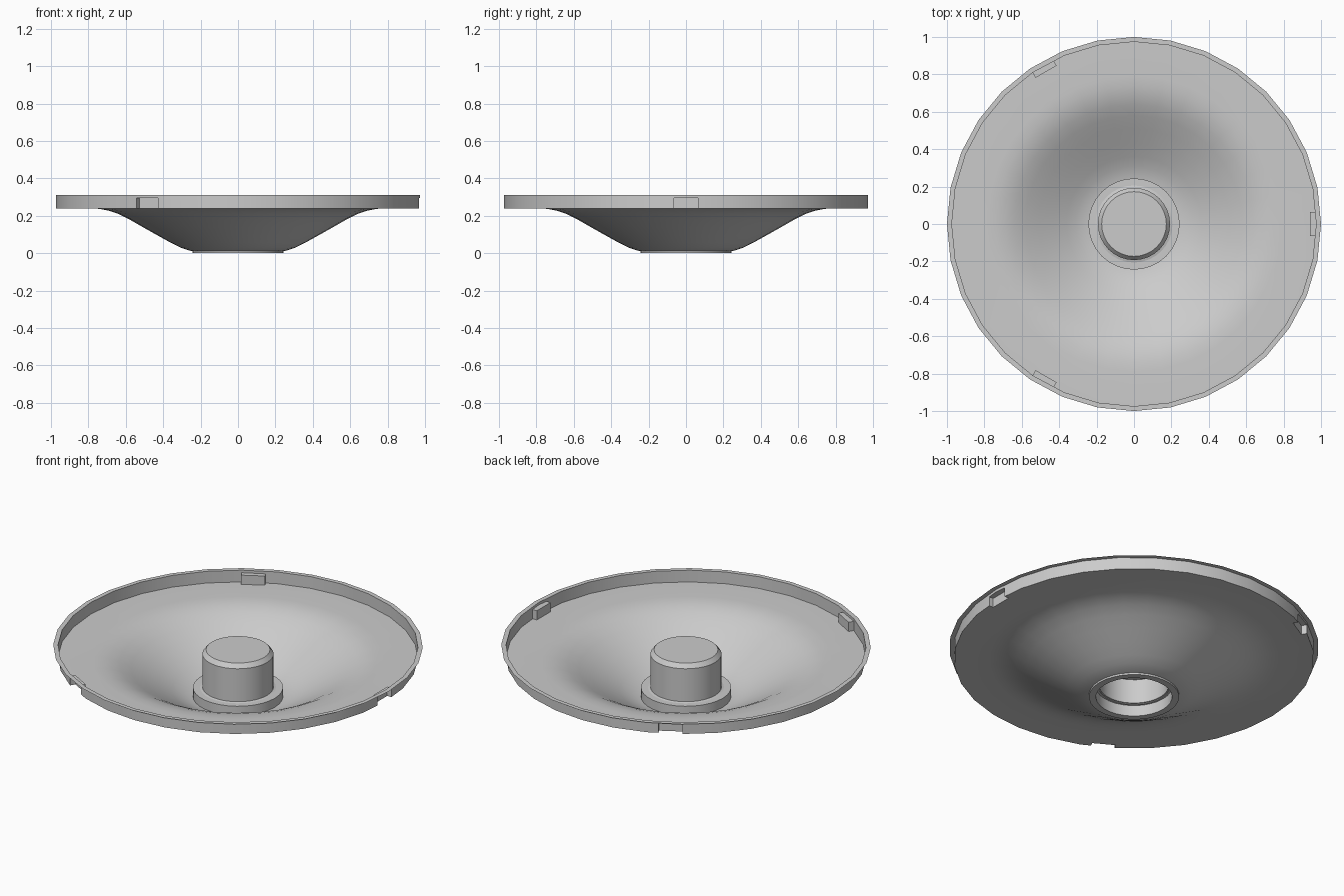
import bpy, bmesh
from math import sin, cos, pi, radians
from mathutils import Vector

if "Cube" in bpy.data.objects:
    bpy.data.objects.remove(bpy.data.objects["Cube"])

SIDES = 32


def lathe(profile):
    """Spin an (r, z) profile about z; outward profile gives upward normals."""
    bm = bmesh.new()
    rings = [[bm.verts.new((r * cos(2 * pi * j / SIDES), r * sin(2 * pi * j / SIDES), z))
              for j in range(SIDES)] for r, z in profile]
    for a, b in zip(rings, rings[1:]):
        for j in range(SIDES):
            k = (j + 1) % SIDES
            bm.faces.new((a[j], b[j], b[k], a[k]))
    bmesh.ops.remove_doubles(bm, verts=bm.verts[:], dist=1e-5)
    return bm


def finish(bm, name):
    mesh = bpy.data.meshes.new(name)
    bm.to_mesh(mesh)
    bm.free()
    ob = bpy.data.objects.new(name, mesh)
    bpy.context.collection.objects.link(ob)
    bpy.ops.object.select_all(action='DESELECT')
    ob.select_set(True)
    bpy.context.view_layer.objects.active = ob
    bpy.ops.object.shade_smooth_by_angle(angle=radians(30))
    return ob


FLOOR, RIM = 0.24, 0.31
WALL_R, POCKET_R = 0.974, 0.94
POCKET_TOP, HALF_W = 0.295, 0.065


def cut_pocket(bm, angle):
    """Push a small rectangular pocket, open below, into the rim wall."""
    out = Vector((cos(angle), sin(angle), 0))
    side = Vector((-sin(angle), cos(angle), 0))
    up = Vector((0, 0, 1))

    def local(f):
        c = f.calc_center_median()
        return c.dot(out), abs(c.dot(side)), c.z

    def nearby():
        faces = [f for f in bm.faces if local(f)[0] > 0.8 and local(f)[1] < 0.22]
        edges = {e for f in faces for e in f.edges}
        verts = {v for f in faces for v in f.verts}
        return faces + list(edges) + list(verts)

    for co, no in ((side * HALF_W, side), (side * -HALF_W, side),
                   (out * POCKET_R, out), (up * POCKET_TOP, up)):
        bmesh.ops.bisect_plane(bm, geom=nearby(), plane_co=co, plane_no=no, dist=1e-5)

    def inside(f):
        u, s, z = local(f)
        return u > POCKET_R + 0.002 and s < HALF_W - 0.0005 and z < POCKET_TOP - 0.001

    wall = [f for f in bm.faces if inside(f) and local(f)[2] > FLOOR + 0.005]
    new = bmesh.ops.extrude_face_region(bm, geom=wall)['geom']
    for v in new:
        if isinstance(v, bmesh.types.BMVert):
            v.co += out * (POCKET_R - v.co.dot(out))
    bmesh.ops.delete(bm, geom=[f for f in bm.faces if inside(f)], context='FACES')


# Thin sheet dish: bowl, flat floor, upright wall and narrow top lip
dish = lathe([(0.225, 0.008), (0.26, 0.014), (0.31, 0.031), (0.36, 0.056),
              (0.43, 0.095), (0.51, 0.140), (0.58, 0.180), (0.64, 0.210),
              (0.69, 0.227), (0.74, 0.237), (0.79, FLOOR),
              (WALL_R, FLOOR), (WALL_R, RIM), (1.0, RIM)])
for i in range(3):
    cut_pocket(dish, i * 2 * pi / 3)
finish(dish, "dish")

# Hollow centre hub: chamfered post on a wider collar, open underneath
hub = lathe([(0, 0.29), (0.173, 0.29), (0.193, 0.265), (0.193, 0.065),
             (0.244, 0.065), (0.244, 0.0), (0.206, 0.0), (0.206, 0.065),
             (0.187, 0.070), (0.187, 0.215), (0, 0.215)])
finish(hub, "centre_hub")
